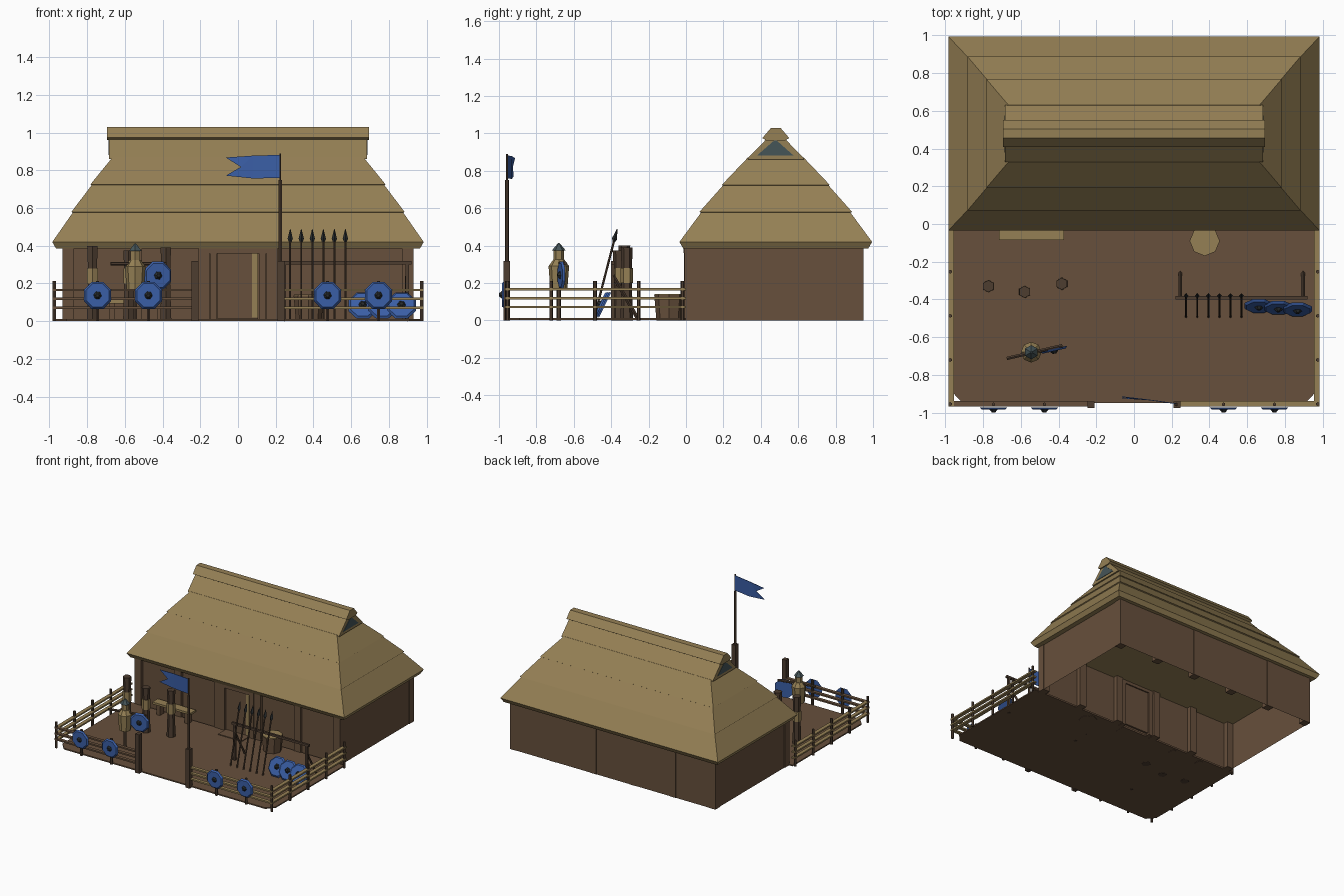
import bpy, bmesh, math
from mathutils import Vector, Matrix

if "Cube" in bpy.data.objects:
    bpy.data.objects.remove(bpy.data.objects["Cube"])


def material(name, r, g, b):
    m = bpy.data.materials.new(name)
    m.use_nodes = True
    m.diffuse_color = (r, g, b, 1)
    m.node_tree.nodes["Principled BSDF"].inputs["Base Color"].default_value = (r, g, b, 1)
    return m


STRAW = material("straw", 0.30, 0.215, 0.09)
WOOD = material("brown wood", 0.135, 0.08, 0.045)
DARK = material("dark wood", 0.075, 0.047, 0.03)
BLUE = material("blue paint", 0.042, 0.112, 0.38)
IRON = material("dark iron", 0.02, 0.024, 0.026)
STEEL = material("grey teal", 0.06, 0.09, 0.097)


def finish(name, bm, *mats):
    bmesh.ops.recalc_face_normals(bm, faces=bm.faces)
    me = bpy.data.meshes.new(name)
    bm.to_mesh(me)
    bm.free()
    for m in mats:
        me.materials.append(m)
    ob = bpy.data.objects.new(name, me)
    bpy.context.scene.collection.objects.link(ob)
    return ob


def box(name, x, y, z, mat):
    """Box from three (low, high) ranges."""
    bm = bmesh.new()
    bmesh.ops.create_cube(bm, size=1)
    for v in bm.verts:
        v.co = [r[0] if c < 0 else r[1] for c, r in zip(v.co, (x, y, z))]
    return finish(name, bm, mat)


def beam(name, a, b, r, mat, r2=None, sides=6):
    """Round or tapered bar between two points."""
    a, b = Vector(a), Vector(b)
    bm = bmesh.new()
    turn = (b - a).to_track_quat("Z", "Y").to_matrix().to_4x4()
    bmesh.ops.create_cone(bm, cap_ends=True, segments=sides, radius1=r,
                          radius2=r if r2 is None else r2, depth=(b - a).length,
                          matrix=Matrix.Translation((a + b) / 2) @ turn)
    return finish(name, bm, mat)


def loft(name, rings, mat):
    """Skin through a list of equally long point rings, with closed ends."""
    bm = bmesh.new()
    loops = [[bm.verts.new(p) for p in ring] for ring in rings]
    n = len(loops[0])
    for lo, hi in zip(loops, loops[1:]):
        for i in range(n):
            bm.faces.new((lo[i], lo[(i + 1) % n], hi[(i + 1) % n], hi[i]))
    bm.faces.new(loops[0])
    bm.faces.new(loops[-1])
    return finish(name, bm, mat)


def rect(hx, hy, z, cy=0.48):
    return [(-hx, cy - hy, z), (hx, cy - hy, z), (hx, cy + hy, z), (-hx, cy + hy, z)]


def shield(name, loc, r, tilt=0, turn=0):
    """Eight-sided dished shield with an iron boss, facing the front."""
    bm = bmesh.new()
    place = (Matrix.Translation(loc) @ Matrix.Rotation(turn, 4, "Z")
             @ Matrix.Rotation(math.pi / 2 + tilt, 4, "X"))
    for r1, r2, z, d, seg in ((r, r * 0.86, 0, 0.012, 8), (r * 0.3, r * 0.12, 0.012, 0.016, 6)):
        new = bmesh.ops.create_cone(bm, cap_ends=True, segments=seg, radius1=r1, radius2=r2, depth=d,
                                    matrix=place @ Matrix.Translation((0, 0, z))
                                    @ Matrix.Rotation(math.pi / 8, 4, "Z"))
        if seg == 6:
            for f in {f for v in new["verts"] for f in v.link_faces}:
                f.material_index = 1
    finish(name, bm, BLUE, IRON)


# Yard floor with clipped front corners
outline = [(-0.965, 0), (-0.965, -0.89), (-0.91, -0.95), (0.91, -0.95), (0.965, -0.89), (0.965, 0)]
loft("yard_floor", [[(x, y, z) for x, y in outline] for z in (0.002, 0.012)], WOOD)

# Hall walls: open shell with posts
loft_walls = loft("hall_walls", [rect(0.925, 0.465, 0), rect(0.925, 0.465, 0.4)], WOOD)
bm = bmesh.new()
bm.from_mesh(loft_walls.data)
bmesh.ops.delete(bm, geom=[f for f in bm.faces if abs(f.normal.z) > 0.5], context="FACES")
bm.to_mesh(loft_walls.data)
bm.free()
for i in range(6):
    x = -0.9 + 0.36 * i
    for side, y in (("front", 0.022), ("back", 0.918)):
        box(f"wall_post_{side}_{i}", (x - 0.03, x + 0.03), (y - 0.03, y + 0.03), (0, 0.39), WOOD)

# Door, frame and step
box("door", (-0.11, 0.105), (0.002, 0.03), (0.015, 0.36), WOOD)
box("door_strip", (0.075, 0.105), (-0.005, 0.003), (0.02, 0.36), STRAW)
for s in (-1, 1):
    box("door_jamb", (s * 0.13 - 0.018, s * 0.13 + 0.018), (-0.012, 0.04), (0, 0.385), WOOD)
box("door_lintel", (-0.15, 0.15), (-0.014, 0.04), (0.36, 0.39), WOOD)
box("door_step", (-0.11, 0.105), (-0.1, 0), (0.001, 0.018), WOOD)

# Thatched roof in overlapping courses
courses = [((0.965, 0.495, 0.385), (0.985, 0.515, 0.42), (0.87, 0.393, 0.585)),
           ((0.87, 0.393, 0.572), (0.883, 0.408, 0.58), (0.77, 0.275, 0.73)),
           ((0.77, 0.275, 0.717), (0.783, 0.288, 0.725), (0.665, 0.15, 0.87))]
for i, rows in enumerate(courses):
    loft(f"thatch_course_{i}", [rect(*row) for row in rows], STRAW)
loft("thatch_gable", [rect(0.685, 0.15, 0.86), rect(0.685, 0.148, 0.87), rect(0.685, 0.035, 0.985)], STRAW)
loft("ridge_cap", [rect(0.695, 0.05, 0.962), rect(0.695, 0.072, 0.975), rect(0.695, 0.025, 1.03)], STRAW)
for s in (-1, 1):
    tri = [(0.38, 0.882), (0.575, 0.882), (0.478, 0.968)]
    loft("gable_panel", [[(s * x, y, z) for y, z in tri] for x in (0.682, 0.688)], STEEL)

# Fence posts and flat rails
for s in (-1, 1):
    for i in range(5):
        y = -0.955 + 0.234 * i
        beam("side_fence_post", (s * 0.975, y, 0), (s * 0.975, y, 0.212), 0.01, DARK)
    for x in (0.475, 0.745):
        beam("front_fence_post", (s * x, -0.957, 0), (s * x, -0.957, 0.212), 0.01, DARK)
        shield("fence_shield", (s * x, -0.979, 0.137), 0.078)
    front = sorted((s * 0.245, s * 0.985))
    side = sorted((s * 0.955, s * 0.985))
    for z in (0.072, 0.119, 0.166):
        box("side_rail", side, (-0.965, 0), (z - 0.006, z + 0.006), STRAW)
        box("front_rail", front, (-0.967, -0.94), (z - 0.006, z + 0.006), STRAW if s > 0 else WOOD)
    box("gate_post", (s * 0.228 - 0.018, s * 0.228 + 0.018), (-0.977, -0.941), (0, 0.318), DARK)

# Flag on its pole
beam("flag_pole_lower", (0.224, -0.957, 0.3), (0.224, -0.957, 0.75), 0.01, DARK)
beam("flag_pole_upper", (0.224, -0.957, 0.75), (0.224, -0.957, 0.89), 0.006, DARK)
cloth = [(0.222, -0.955, 0.76), (0.08, -0.935, 0.757), (-0.065, -0.925, 0.772), (0.015, -0.93, 0.818),
         (-0.065, -0.918, 0.868), (0.08, -0.935, 0.878), (0.222, -0.955, 0.882)]
bm = bmesh.new()
v = [bm.verts.new(p) for p in cloth]
for face in ((0, 1, 5, 6), (1, 2, 3), (1, 3, 5), (3, 4, 5)):
    bm.faces.new([v[i] for i in face])
flag = finish("flag", bm, BLUE)
flag.modifiers.new("thickness", "SOLIDIFY").thickness = 0.004

# Training dummy with helmet and shield
dx, dy = -0.545, -0.68
beam("dummy_stake", (dx, dy, 0), (dx, dy, 0.35), 0.012, DARK)
beam("dummy_body", (dx, dy, 0.16), (dx, dy, 0.29), 0.045, STRAW, 0.055, 8)
beam("dummy_shoulders", (dx, dy, 0.29), (dx, dy, 0.325), 0.055, STRAW, 0.03, 8)
beam("dummy_head", (dx, dy, 0.32), (dx, dy, 0.378), 0.028, STRAW)
beam("dummy_helmet", (dx, dy, 0.373), (dx, dy, 0.413), 0.038, STEEL, 0.004)
beam("dummy_arms", (-0.675, -0.713, 0.305), (-0.38, -0.645, 0.305), 0.01, DARK)
shield("dummy_shield", (-0.425, -0.668, 0.242), 0.08, 0, 0.22)

# Practice posts with straw wraps
for x, y, h in ((-0.772, -0.33, 0.4), (-0.58, -0.36, 0.375), (-0.383, -0.317, 0.39)):
    beam("practice_post", (x, y, 0), (x, y, h * 0.6), 0.034, DARK, 0.026)
    beam("practice_post_top", (x, y, h * 0.6), (x, y, h), 0.026, DARK, 0.032)
    beam("straw_wrap", (x, y, 0.2), (x, y, 0.28), 0.033, STRAW)

# Bench by the wall
box("bench_seat", (-0.715, -0.37), (-0.085, -0.015), (0.095, 0.112), STRAW)
for x in (-0.67, -0.415):
    box("bench_leg", (x - 0.015, x + 0.015), (-0.075, -0.02), (0, 0.095), WOOD)

# Spear rack
box("rack_bar", (0.22, 0.92), (-0.4, -0.383), (0.3, 0.318), DARK)
for x in (0.245, 0.897):
    box("rack_leg", (x - 0.009, x + 0.009), (-0.4, -0.382), (0, 0.31), DARK)
    beam("rack_brace", (x, -0.39, 0.24), (x, -0.255, 0.004), 0.01, DARK, sides=4)
for i in range(6):
    x = 0.277 + 0.0585 * i
    butt, tip = Vector((x, -0.492, 0.01)), Vector((x, -0.368, 0.49))
    neck = butt.lerp(tip, 0.86)
    beam("spear_shaft", butt, neck, 0.006, DARK)
    beam("spear_head_base", butt.lerp(tip, 0.85), butt.lerp(tip, 0.89), 0.006, IRON, 0.014, 4)
    beam("spear_head", butt.lerp(tip, 0.89), tip, 0.014, IRON, 0.001, 4)

# Shields leaning by the rack
for x, y in ((0.662, -0.438), (0.765, -0.447), (0.867, -0.456)):
    shield("leaning_shield", (x, y, 0.085), 0.083, -0.45)

# Barrel with straw lid
beam("barrel", (0.375, -0.09, 0), (0.375, -0.09, 0.136), 0.068, WOOD, 0.08, 8)
beam("barrel_lid", (0.375, -0.09, 0.132), (0.375, -0.09, 0.141), 0.078, STRAW, sides=8)
